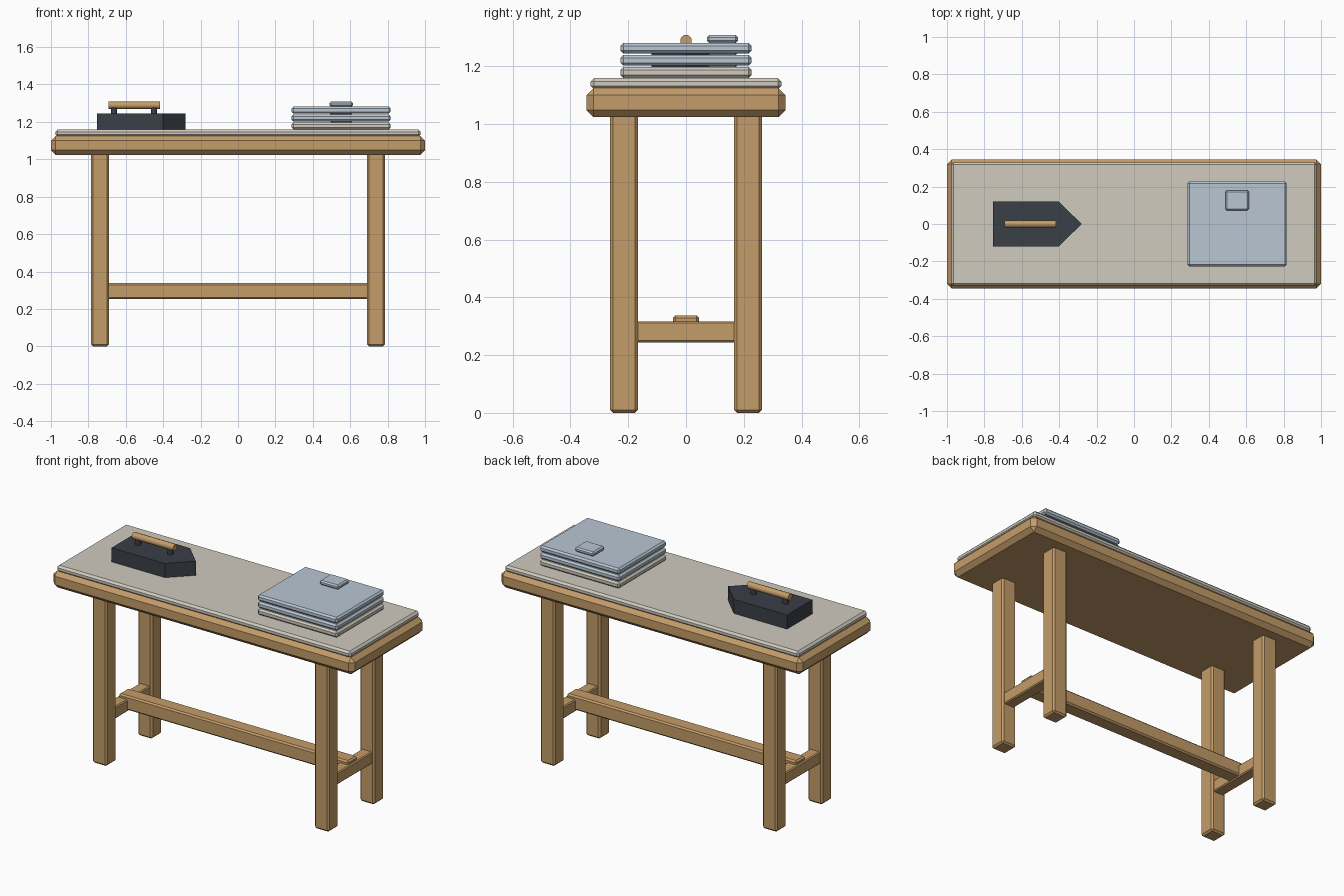
import bpy, bmesh, math

if "Cube" in bpy.data.objects:
    bpy.data.objects.remove(bpy.data.objects["Cube"])


def material(name, rgb):
    m = bpy.data.materials.new(name)
    lin = [((c / 255 + 0.055) / 1.055) ** 2.4 for c in rgb]
    m.diffuse_color = (*lin, 1)
    m.use_nodes = True
    m.node_tree.nodes["Principled BSDF"].inputs["Base Color"].default_value = m.diffuse_color
    return m


WOOD = material("warm wood", (196, 156, 104))
LINEN = material("linen", (208, 203, 191))
BLUE = material("pale blue cloth", (184, 198, 211))
IRON = material("dark iron", (58, 63, 71))


def finish(name, bm, mat, bevel=0):
    bmesh.ops.recalc_face_normals(bm, faces=bm.faces)
    me = bpy.data.meshes.new(name)
    bm.to_mesh(me)
    bm.free()
    me.materials.append(mat)
    ob = bpy.data.objects.new(name, me)
    bpy.context.collection.objects.link(ob)
    if bevel:
        mod = ob.modifiers.new("chamfer", 'BEVEL')
        mod.width = bevel
        mod.segments = 1
        mod.limit_method = 'ANGLE'
    return ob


def box(name, x, y, z, mat, bevel):
    """Chamfered box from (min, max) ranges on each axis."""
    bm = bmesh.new()
    bmesh.ops.create_cube(bm, size=1)
    for v in bm.verts:
        v.co = [r[0] if c < 0 else r[1] for c, r in zip(v.co, (x, y, z))]
    return finish(name, bm, mat, bevel)


def cylinder(name, loc, radius, length, mat, axis='Z', sides=16):
    bpy.ops.mesh.primitive_cylinder_add(
        vertices=sides, radius=radius, depth=length, location=loc,
        rotation=(0, math.pi / 2 if axis == 'X' else 0, 0))
    ob = bpy.context.object
    ob.name = name
    ob.data.materials.append(mat)
    bpy.ops.object.shade_smooth_by_angle(angle=math.radians(40))
    return ob


# Table top with its linen pad
box("table_top", (-1, 1), (-0.345, 0.345), (1.024, 1.125), WOOD, 0.025)
box("linen_pad", (-0.977, 0.977), (-0.33, 0.33), (1.12, 1.159), LINEN, 0.012)

# Legs and the short rails joining each pair
for side, sx in (("left", -1), ("right", 1)):
    cx = sx * 0.738
    for end, sy in (("front", -1), ("back", 1)):
        cy = sy * 0.215
        box(f"{end}_{side}_leg", (cx - 0.048, cx + 0.048),
            (cy - 0.048, cy + 0.048), (0, 1.04), WOOD, 0.01)
    box(f"{side}_rail", (cx - 0.035, cx + 0.035), (-0.18, 0.18),
        (0.244, 0.317), WOOD, 0.006)

# Long stretcher
box("stretcher", (-0.763, 0.763), (-0.045, 0.045), (0.252, 0.338), WOOD, 0.009)

# Flat iron: pointed body, two posts and a round grip
bm = bmesh.new()
outline = [(-0.755, -0.12), (-0.402, -0.12), (-0.28, 0), (-0.402, 0.12), (-0.755, 0.12)]
base = bm.faces.new([bm.verts.new((x, y, 1.157)) for x, y in outline])
top = bmesh.ops.extrude_face_region(bm, geom=[base])["geom"]
bmesh.ops.translate(bm, vec=(0, 0, 0.087),
                    verts=[g for g in top if isinstance(g, bmesh.types.BMVert)])
finish("iron_body", bm, IRON)
for end, x in (("rear", -0.663), ("front", -0.449)):
    cylinder(f"iron_{end}_post", (x, 0, 1.258), 0.017, 0.045, IRON)
cylinder("iron_grip", (-0.555, 0, 1.289), 0.02, 0.275, WOOD, 'X')

# Stack of folded cloths, each carrying a small tab
for i, mat in enumerate((LINEN, BLUE, BLUE)):
    z = 1.16 + i * 0.042
    box(f"folded_cloth_{i + 1}", (0.286, 0.816), (-0.227, 0.227),
        (z, z + 0.037), mat, 0.01)
    box(f"cloth_tab_{i + 1}", (0.489, 0.614), (0.072, 0.18),
        (z + 0.037, z + 0.064), mat, 0.008)
